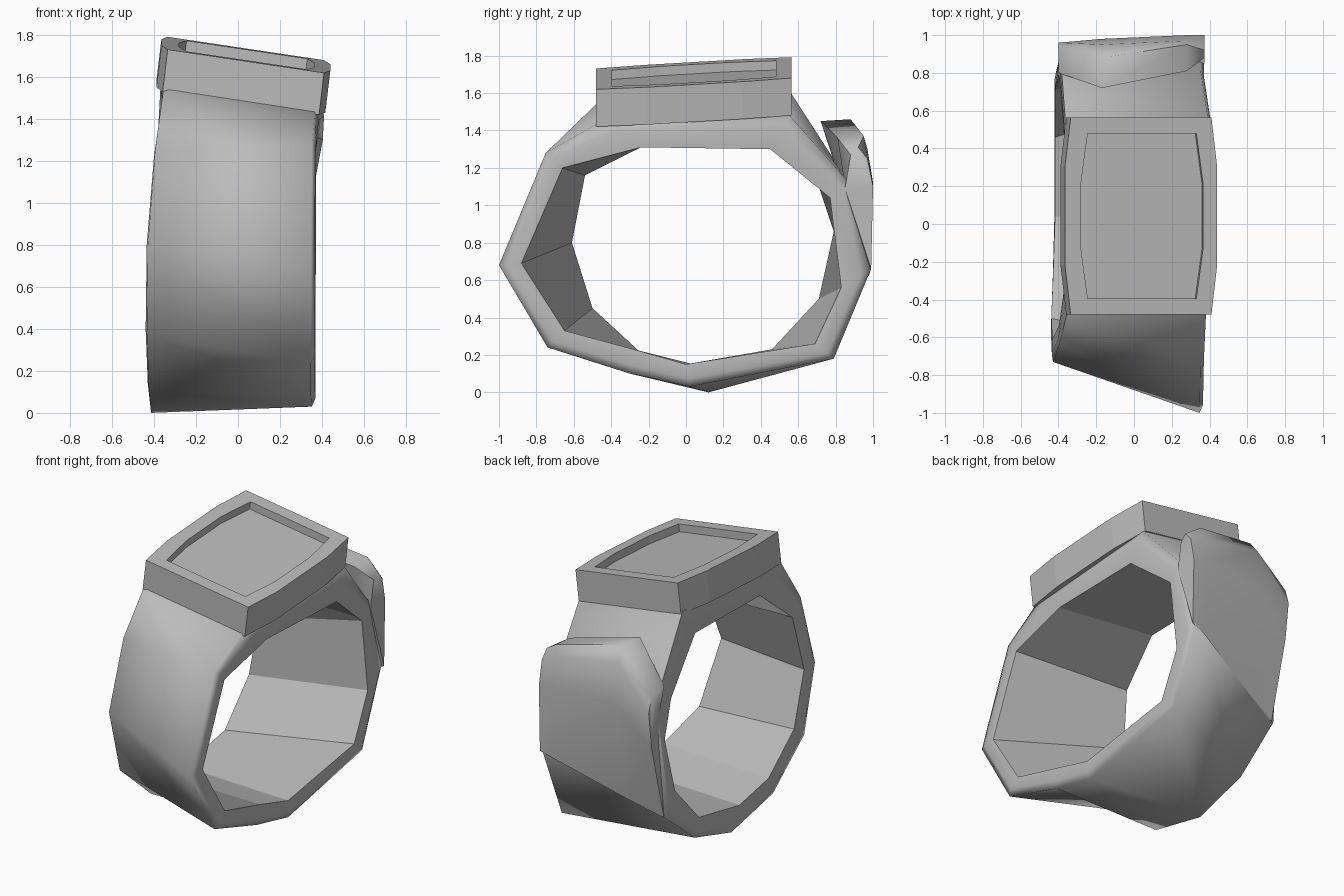
import bpy, bmesh, math
from mathutils import Vector

if "Cube" in bpy.data.objects:
    bpy.data.objects.remove(bpy.data.objects["Cube"])

grey = bpy.data.materials.new("plain grey")
grey.use_nodes = True
grey.diffuse_color = (0.5, 0.5, 0.5, 1)
grey.node_tree.nodes["Principled BSDF"].inputs["Base Color"].default_value = grey.diffuse_color


def finish(name, bm, angle=None):
    """Turn a bmesh into a grey object, smoothed below the given angle."""
    bmesh.ops.recalc_face_normals(bm, faces=bm.faces)
    mesh = bpy.data.meshes.new(name)
    bm.to_mesh(mesh)
    bm.free()
    mesh.materials.append(grey)
    obj = bpy.data.objects.new(name, mesh)
    bpy.context.collection.objects.link(obj)
    if angle:
        bpy.ops.object.select_all(action='DESELECT')
        obj.select_set(True)
        bpy.context.view_layer.objects.active = obj
        bpy.ops.object.shade_smooth_by_angle(angle=math.radians(angle))
    return obj


def bridge(bm, first, second):
    """Join two equally long vertex loops with quads."""
    count = len(first)
    for i in range(count):
        j = (i + 1) % count
        bm.faces.new((first[i], first[j], second[j], second[i]))


def loft(sections, closed):
    """Skin a row of cross-sections, either as a ring or with capped ends."""
    bm = bmesh.new()
    loops = [[bm.verts.new(p) for p in section] for section in sections]
    for a, b in zip(loops, loops[1:]):
        bridge(bm, a, b)
    if closed:
        bridge(bm, loops[-1], loops[0])
    else:
        bm.faces.new(loops[0])
        bm.faces.new(loops[-1])
    return bm


# Strap: for each station, the right and left edges as (x, outer y z, inner y z)
stations = [
    ((0.385, -0.47, 1.44, -0.24, 1.31), (-0.36, -0.47, 1.55, -0.26, 1.40)),
    ((0.37, -0.75, 1.28, -0.66, 1.20), (-0.40, -0.63, 1.26, -0.54, 1.16)),
    ((0.365, -1.0, 0.68, -0.88, 0.69), (-0.435, -0.73, 0.80, -0.61, 0.80)),
    ((0.365, -0.74, 0.24, -0.65, 0.33), (-0.44, -0.61, 0.37, -0.50, 0.45)),
    ((0.365, -0.30, 0.10, -0.28, 0.23), (-0.43, -0.30, 0.10, -0.25, 0.22)),
    ((0.37, 0.02, 0.03, 0.0, 0.15), (-0.42, 0.12, 0.0, 0.04, 0.15)),
    ((0.37, 0.79, 0.18, 0.69, 0.26), (-0.42, 0.50, 0.11, 0.46, 0.23)),
    ((0.37, 0.99, 0.66, 0.83, 0.56), (-0.42, 0.80, 0.35, 0.71, 0.50)),
    ((0.37, 0.88, 1.11, 0.77, 1.04), (-0.40, 0.88, 1.09, 0.79, 0.86)),
    ((0.37, 0.82, 1.18, 0.71, 1.09), (-0.39, 0.82, 1.20, 0.71, 1.10)),
    ((0.41, 0.555, 1.48, 0.45, 1.30), (-0.37, 0.555, 1.61, 0.43, 1.42)),
]


def edge(data, inset):
    """Outer, side and inner points of one softened strap edge."""
    x, oy, oz, iy, iz = data
    outer, inner = Vector((x, oy, oz)), Vector((x, iy, iz))
    side = outer.lerp(inner, 0.35)
    outer.x -= inset
    inner.x -= inset / 3
    return [outer, side, inner]


strap_sections = [edge(right, 0.018) + edge(left, -0.006)[::-1] for right, left in stations]
strap = finish("strap", loft(strap_sections, True), 80)
# The lining of the strap stays faceted
for face in strap.data.polygons:
    if face.index % 6 == 2:
        face.use_smooth = False

# Loose strap end: profiles in y z, standing off the back of the strap
flap = {
    0.372: [(0.99, 0.66), (1.0, 1.1), (0.97, 1.25), (0.92, 1.31), (0.88, 1.27), (0.85, 1.09)],
    0.28: [(0.98, 0.63), (1.0, 1.12), (0.97, 1.3), (0.95, 1.37), (0.81, 1.36), (0.85, 1.1)],
    -0.17: [(0.86, 0.44), (0.98, 1.1), (0.95, 1.37), (0.88, 1.46), (0.72, 1.45), (0.84, 1.12)],
    -0.4: [(0.8, 0.35), (0.93, 0.86), (0.96, 1.1), (0.93, 1.2), (0.8, 1.22), (0.84, 1.08)],
}
flap_sections = [[(x, y, z) for y, z in profile] for x, profile in flap.items()]
finish("strap_end", loft(flap_sections, False), 60)


# Watch case: a tilted block with bowed sides and a sunken face
def outline(left, right, front, back, bow, drop):
    """Eight-sided loop lying on the tilted top plane, lowered by drop."""
    mid = 0.26
    points = [(left + bow, front), (right - bow, front), (right, front + mid), (right, back - mid),
              (right - bow, back), (left + bow, back), (left, back - mid), (left, front + mid)]
    return [(x - 0.12 * drop, y, 1.709 - 0.149 * x + 0.058 * y - drop) for x, y in points]


bezel = (-0.365, 0.44, -0.48, 0.565, 0.03)
window = (-0.28, 0.365, -0.395, 0.48, 0.035)
case_sections = [outline(*bezel, 0.2), outline(*bezel, 0.0),
                 outline(*window, 0.0), outline(*window, 0.05)]
finish("watch_case", loft(case_sections, False))
